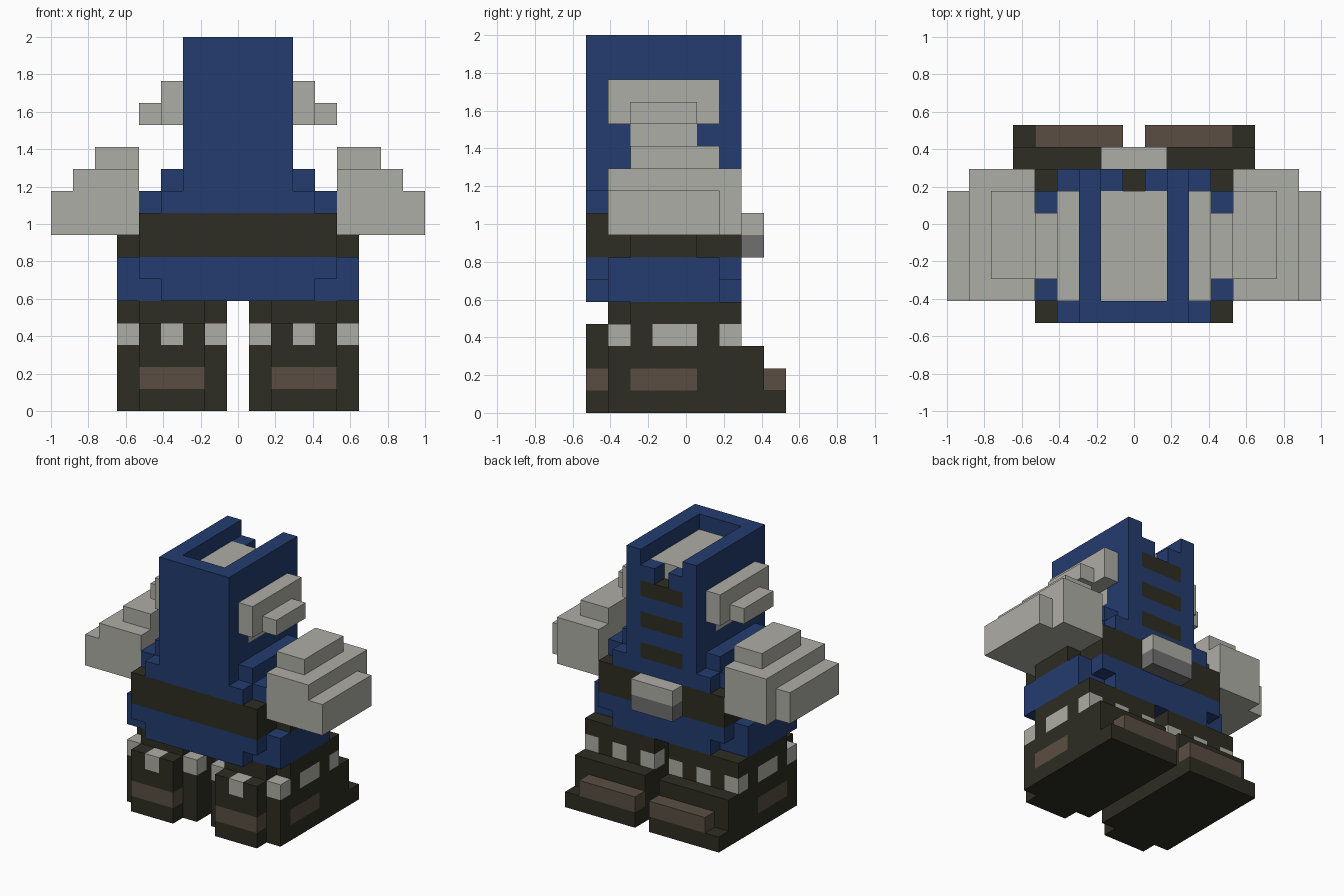
import bpy, bmesh
from mathutils import Vector

if "Cube" in bpy.data.objects:
    bpy.data.objects.remove(bpy.data.objects["Cube"])

U = 2 / 17          # one block
MATS = ["blue", "dark", "light_grey", "brown", "mid_grey"]
COLOURS = [(0.0168, 0.0452, 0.156), (0.0273, 0.0262, 0.0168),
           (0.423, 0.418, 0.381), (0.102, 0.076, 0.0545), (0.162, 0.162, 0.162)]
BLUE, DARK, LIGHT, BROWN, MID = range(5)

materials = []
for name, col in zip(MATS, COLOURS):
    m = bpy.data.materials.new(name)
    m.diffuse_color = (*col, 1)
    m.use_nodes = True
    m.node_tree.nodes["Principled BSDF"].inputs["Base Color"].default_value = m.diffuse_color
    materials.append(m)

cells = {}          # block position -> (part, colour)


def box(part, colour, x, y, z):
    """Fill blocks over inclusive ranges; later boxes overwrite earlier ones."""
    for i in range(x[0], x[1] + 1):
        for j in range(y[0], y[1] + 1):
            for k in range(z[0], z[1] + 1):
                cells[i, j, k] = (part, colour)


def pair(part, colour, x, y, z):
    """Same box on both sides of the body."""
    box("right_" + part, colour, x, y, z)
    box("left_" + part, colour, (-x[1], -x[0]), y, z)


def clear(x, y, z):
    for i in range(x[0], x[1] + 1):
        for s in (i, -i):
            for j in range(y[0], y[1] + 1):
                for k in range(z[0], z[1] + 1):
                    cells.pop((s, j, k), None)


# boots: leg, front plate, heel and toe
pair("boot", DARK, (1, 5), (-3, 2), (0, 4))
clear((1, 1), (-3, -3), (4, 4))
clear((5, 5), (-3, -3), (4, 4))
pair("boot", DARK, (2, 4), (-4, -4), (0, 3))
pair("boot", DARK, (1, 5), (3, 3), (0, 2))
pair("boot", DARK, (1, 5), (4, 4), (0, 0))
# boot straps and side patches
pair("boot", BROWN, (2, 4), (-4, -4), (1, 1))
pair("boot", BROWN, (1, 4), (4, 4), (1, 1))
pair("boot", BROWN, (5, 5), (-2, 0), (1, 1))
# light studs around the boot cuff
for x in (1, 5):
    for y in ((-3, -3), (-1, 0), (2, 2)):
        pair("boot", LIGHT, (x, x), y, (3, 3))
for y in (-4, 2):
    pair("boot", LIGHT, (3, 3), (y, y), (3, 3))

# skirt with stepped corners
box("skirt", BLUE, (-5, 5), (-3, 1), (5, 6))
box("skirt", BLUE, (-4, 4), (-4, 2), (6, 6))
box("skirt", BLUE, (-3, 3), (-4, 2), (5, 5))

# belt, side tabs and buckle
box("belt", DARK, (-4, 4), (-4, 2), (7, 8))
pair("belt_tab", DARK, (5, 5), (-2, 0), (7, 7))
box("buckle", LIGHT, (-1, 1), (3, 3), (8, 8))
box("buckle", MID, (-1, 1), (3, 3), (7, 7))

# chest steps
box("chest", BLUE, (-3, 3), (-4, 2), (9, 9))
box("chest", BLUE, (-4, 4), (-3, 1), (9, 9))
box("chest", BLUE, (-3, 3), (-3, 1), (10, 10))

# tower with a light core, notched rear wall and dark slots
box("tower", BLUE, (-2, 2), (-4, 2), (10, 16))
box("tower", LIGHT, (-1, 1), (-3, 1), (11, 15))
clear((0, 1), (-3, 2), (16, 16))
clear((0, 0), (2, 2), (15, 15))
for z in (10, 12, 14):
    box("tower", DARK, (-1, 1), (2, 2), (z, z))
pair("side_patch", LIGHT, (2, 2), (-2, 0), (12, 12))

# side guards on the tower
pair("guard", LIGHT, (3, 3), (-3, 1), (13, 14))
pair("guard", LIGHT, (4, 4), (-2, 0), (13, 13))

# shoulder pads
pair("shoulder_pad", LIGHT, (5, 7), (-3, 2), (8, 10))
pair("shoulder_pad", LIGHT, (8, 8), (-3, 1), (8, 9))
pair("shoulder_pad", LIGHT, (5, 6), (-2, 1), (11, 11))

# turn each part's exposed block sides into a mesh
DIRS = [Vector(d) for d in ((1, 0, 0), (-1, 0, 0), (0, 1, 0),
                            (0, -1, 0), (0, 0, 1), (0, 0, -1))]
for part in sorted({p for p, c in cells.values()}):
    bm = bmesh.new()
    for pos, (p, colour) in cells.items():
        if p != part:
            continue
        centre = Vector(pos) + Vector((0, 0, 0.5))
        for d in DIRS:
            if tuple(int(a + b) for a, b in zip(pos, d)) in cells:
                continue
            a = Vector((d.y, d.z, d.x)) / 2
            b = d.cross(a)
            mid = centre + d / 2
            f = bm.faces.new([bm.verts.new((mid + s * a + t * b) * U)
                              for s, t in ((1, 1), (-1, 1), (-1, -1), (1, -1))])
            f.material_index = colour
    bmesh.ops.remove_doubles(bm, verts=bm.verts, dist=0.001)
    bmesh.ops.dissolve_limit(bm, angle_limit=0.01, verts=bm.verts, edges=bm.edges,
                             delimit={'MATERIAL'})
    mesh = bpy.data.meshes.new(part)
    bm.to_mesh(mesh)
    bm.free()
    for m in materials:
        mesh.materials.append(m)
    bpy.context.collection.objects.link(bpy.data.objects.new(part, mesh))
